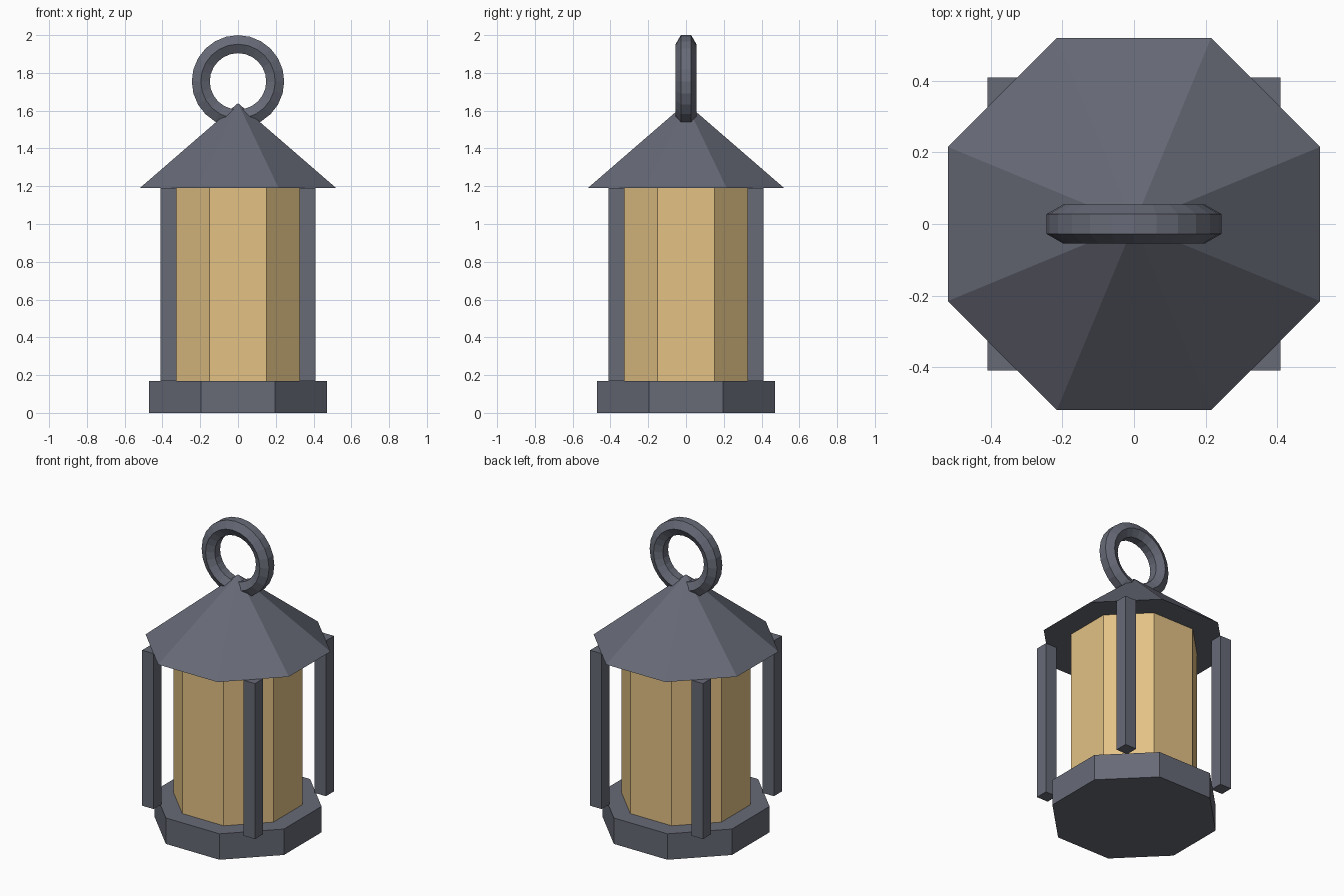
import bpy, bmesh
from math import pi, cos, sin
from mathutils import Matrix

cube = bpy.data.objects.get("Cube")
if cube:
    bpy.data.objects.remove(cube, do_unlink=True)


def material(name, rgb):
    mat = bpy.data.materials.new(name)
    mat.use_nodes = True
    mat.diffuse_color = (*rgb, 1)
    node = next(n for n in mat.node_tree.nodes if n.type == "BSDF_PRINCIPLED")
    node.inputs["Base Color"].default_value = (*rgb, 1)
    return mat


iron = material("dark_iron", (0.135, 0.143, 0.183))
glow = material("warm_glass", (0.77, 0.54, 0.235))


def add_object(name, bm, mat):
    bmesh.ops.recalc_face_normals(bm, faces=bm.faces)
    mesh = bpy.data.meshes.new(name)
    bm.to_mesh(mesh)
    bm.free()
    mesh.materials.append(mat)
    obj = bpy.data.objects.new(name, mesh)
    bpy.context.collection.objects.link(obj)
    return obj


def octagon(name, apothem, bottom, top, mat, pointed=False):
    """Eight-sided prism or pyramid with a flat side facing front."""
    radius = apothem / cos(pi / 8)
    bm = bmesh.new()
    bmesh.ops.create_cone(
        bm, cap_ends=True, segments=8, radius1=radius,
        radius2=0 if pointed else radius, depth=top - bottom)
    bmesh.ops.remove_doubles(bm, verts=bm.verts, dist=0.0001)
    # Turn so that flat sides, not corners, lie on the axes
    if max(v.co.x for v in bm.verts) > apothem + 0.001:
        bmesh.ops.rotate(bm, verts=bm.verts, matrix=Matrix.Rotation(pi / 8, 3, "Z"))
    bmesh.ops.translate(bm, verts=bm.verts, vec=(0, 0, (bottom + top) / 2))
    return add_object(name, bm, mat)


BASE_TOP, EAVES, APEX = 0.17, 1.19, 1.64

# Base, lamp glass and roof
octagon("base", 0.47, 0, BASE_TOP, iron)
octagon("lamp_glass", 0.363, BASE_TOP, EAVES, glow)
octagon("roof", 0.52, EAVES, APEX, iron, pointed=True)

# Four square corner posts
POST, OFFSET = 0.083, 0.368
for side, sx in (("left", 1), ("right", -1)):
    for end, sy in (("front", -1), ("back", 1)):
        bm = bmesh.new()
        bmesh.ops.create_cube(bm, size=1)
        bmesh.ops.scale(bm, verts=bm.verts, vec=(POST, POST, EAVES - BASE_TOP))
        bmesh.ops.translate(
            bm, verts=bm.verts,
            vec=(sx * OFFSET, sy * OFFSET, (EAVES + BASE_TOP) / 2))
        add_object(f"{end}_{side}_post", bm, iron)

# Hanging ring: a hexagonal section swept around the y axis
RING_Z, MAJOR, MINOR, STEPS, SIDES = 1.755, 0.197, 0.055, 24, 6
bm = bmesh.new()
loops = []
for i in range(STEPS):
    a = 2 * pi * i / STEPS
    loop = []
    for j in range(SIDES):
        b = 2 * pi * (j + 0.5) / SIDES
        r = MAJOR + MINOR * cos(b)
        loop.append(bm.verts.new((r * cos(a), MINOR * sin(b), RING_Z + r * sin(a))))
    loops.append(loop)
for i in range(STEPS):
    here, after = loops[i], loops[(i + 1) % STEPS]
    for j in range(SIDES):
        k = (j + 1) % SIDES
        bm.faces.new((here[j], here[k], after[k], after[j]))
add_object("hanging_ring", bm, iron)
